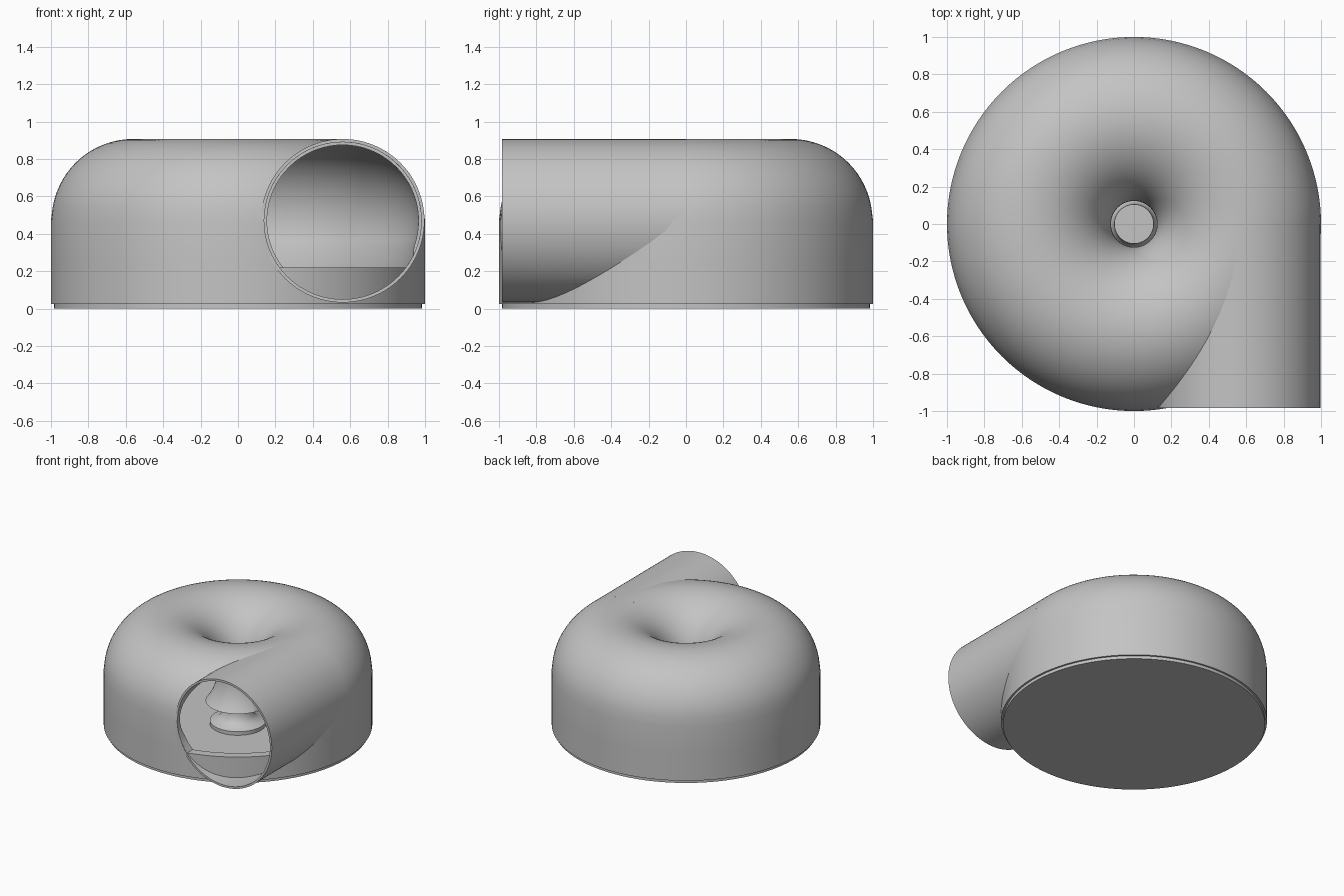
import bpy, bmesh, math

cube = bpy.data.objects.get("Cube")
if cube:
    bpy.data.objects.remove(cube, do_unlink=True)

MAJOR, MINOR, MID = 0.56, 0.437, 0.47   # ring radius, tube radius, tube centre height
BORE = 0.42                             # inner radius of the outlet
END_Y = -0.985
LIP = 0.22                              # lower edge of inlet skirt and outlet opening

grey = bpy.data.materials.new("plain grey")
grey.use_nodes = True
colour = (0.55, 0.55, 0.55, 1)
grey.diffuse_color = colour
grey.node_tree.nodes["Principled BSDF"].inputs["Base Color"].default_value = colour


def finish(name, bm):
    bmesh.ops.remove_doubles(bm, verts=bm.verts, dist=1e-5)
    bmesh.ops.recalc_face_normals(bm, faces=bm.faces)
    mesh = bpy.data.meshes.new(name)
    bm.to_mesh(mesh)
    bm.free()
    mesh.materials.append(grey)
    obj = bpy.data.objects.new(name, mesh)
    bpy.context.collection.objects.link(obj)
    return obj


def arc(cx, cz, r, start, stop, n=32):
    angles = [math.radians(start + (stop - start) * i / n) for i in range(n + 1)]
    return [(cx + r * math.cos(a), cz + r * math.sin(a)) for a in angles]


def revolve(name, profile, closed=False, steps=128):
    """Spin a radius/height profile around the z axis."""
    bm = bmesh.new()
    verts = [bm.verts.new((r, 0, z)) for r, z in profile]
    pairs = list(zip(verts, verts[1:]))
    if closed:
        pairs.append((verts[-1], verts[0]))
    edges = [bm.edges.new(p) for p in pairs]
    bmesh.ops.spin(bm, geom=verts + edges, cent=(0, 0, 0), axis=(0, 0, 1),
                   angle=math.tau, steps=steps, use_merge=True)
    return finish(name, bm)


def extrude(name, outline, y0, y1):
    """Solid prism along y from an x/z outline."""
    bm = bmesh.new()
    face = bm.faces.new([bm.verts.new((x, y0, z)) for x, z in outline])
    new = bmesh.ops.extrude_face_region(bm, geom=[face])["geom"]
    bmesh.ops.translate(bm, vec=(0, y1 - y0, 0),
                        verts=[g for g in new if isinstance(g, bmesh.types.BMVert)])
    return finish(name, bm)


def cut(target, cutter):
    cutter.hide_render = True
    mod = target.modifiers.new("cut", "BOOLEAN")
    mod.operation = "DIFFERENCE"
    mod.solver = "EXACT"
    mod.object = cutter
    bpy.context.view_layer.objects.active = target
    bpy.ops.object.modifier_apply(modifier=mod.name)
    bpy.data.objects.remove(cutter, do_unlink=True)


def drop(r):
    """Angle below horizontal at which a circle of radius r meets the lip."""
    return math.degrees(math.asin((MID - LIP) / r))


# Housing: straight wall rolling over into the central inlet skirt
INNER = 0.405
outside = [(1.0, 0.025), (1.0, 0.25)] + arc(MAJOR, MID, MINOR, 0, 180 + drop(MINOR), 48)
outside[2] = (1.0, MID)
inside = arc(MAJOR, MID, INNER, 180 + drop(INNER), -20, 48)
housing = revolve("housing", outside + inside + [(0.93, LIP), (0.93, 0.025)], closed=True)
opening = extrude("opening_cutter", arc(MAJOR, MID, BORE, -drop(BORE), 180 + drop(BORE), 48),
                  -1.3, 0)
cut(housing, opening)

# Outlet pipe, tangent to the housing and trimmed by it
outlet = extrude("outlet_pipe", arc(MAJOR, MID, MINOR, 0, 360, 96)[:-1], END_Y, 0)
bore = extrude("bore_cutter", arc(MAJOR, MID, BORE, 0, 360, 96)[:-1], END_Y - 0.2, 0.2)
cut(outlet, bore)
trim = revolve("trim_cutter", [(0, -0.1), (0.985, -0.1)]
               + arc(MAJOR, MID, MINOR - 0.012, 0, 90, 24) + [(0, MID + MINOR - 0.012)])
cut(outlet, trim)

# Base plate closing the underside
base = revolve("base_plate", [(0, 0), (0.985, 0), (0.985, 0.03), (0, 0.03)])

# Flared hub under the inlet
hub = revolve("hub", [(0, 0.2), (0.105, 0.2), (0.108, 0.15), (0.12, 0.11), (0.15, 0.08),
                      (0.21, 0.06), (0.21, 0.03), (0, 0.03)], steps=64)

# Smooth shading with crisp edges
bpy.ops.object.select_all(action="DESELECT")
for obj in (housing, outlet, base, hub):
    obj.select_set(True)
bpy.context.view_layer.objects.active = housing
bpy.ops.object.shade_smooth_by_angle(angle=math.radians(30))
